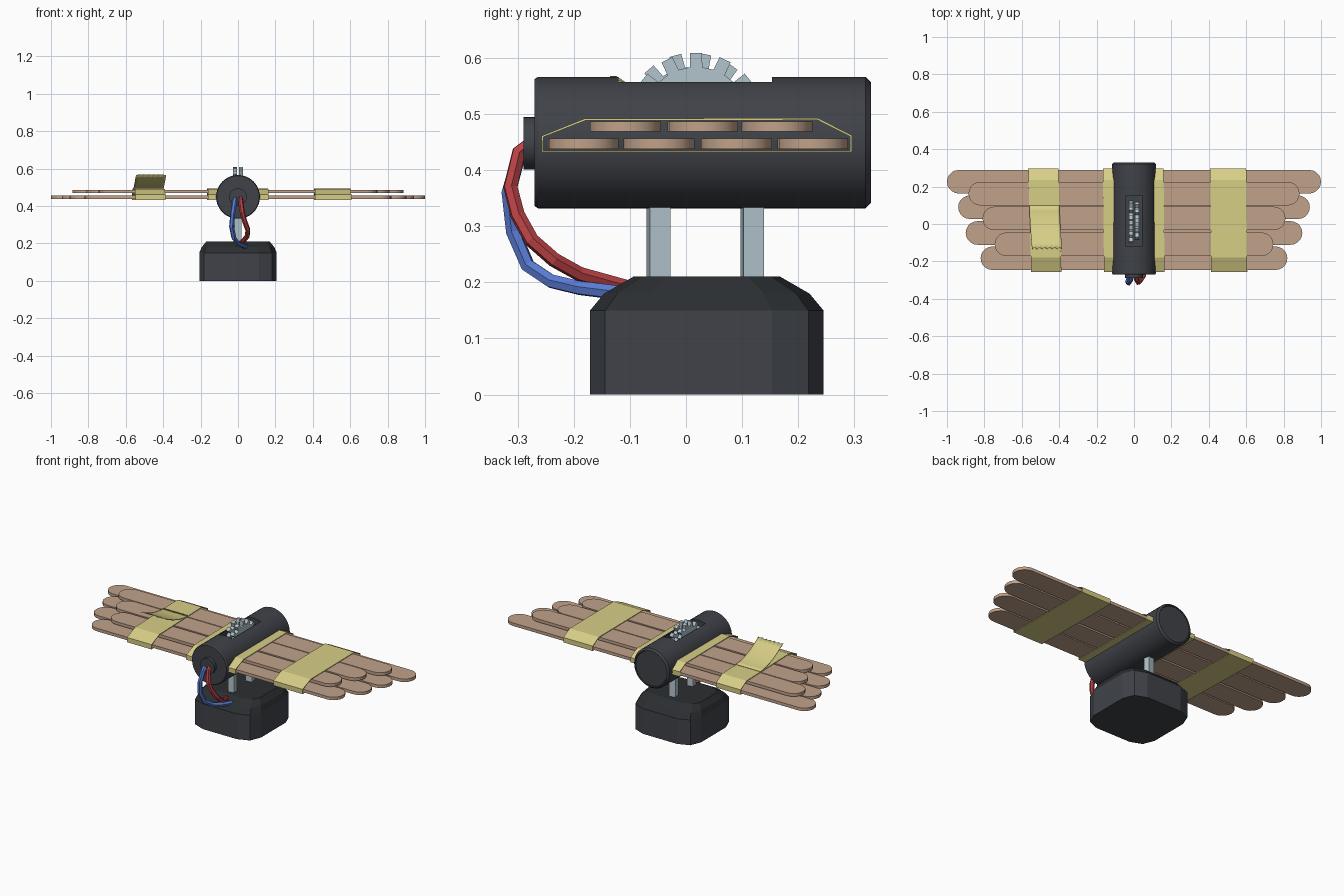
import bpy, bmesh, math
from mathutils import Matrix, Vector

if "Cube" in bpy.data.objects:
    bpy.data.objects.remove(bpy.data.objects["Cube"])

def mat(name, r, g, b):
    m = bpy.data.materials.new(name)
    m.diffuse_color = (r, g, b, 1)
    m.use_nodes = True
    m.node_tree.nodes["Principled BSDF"].inputs["Base Color"].default_value = m.diffuse_color
    return m

CHARCOAL = mat("charcoal", 0.05, 0.055, 0.066)
BLACK = mat("black_plastic", 0.024, 0.027, 0.030)
WOOD = mat("light_wood", 0.53, 0.36, 0.255)
TAPE = mat("yellow_tape", 0.68, 0.62, 0.24)
METAL = mat("pale_steel", 0.45, 0.56, 0.61)
RED = mat("red_wire", 0.50, 0.055, 0.06)
BLUE = mat("blue_wire", 0.10, 0.20, 0.66)

def add(name, bm, *mats, angle=None):
    bmesh.ops.recalc_face_normals(bm, faces=bm.faces)
    me = bpy.data.meshes.new(name)
    bm.to_mesh(me)
    bm.free()
    ob = bpy.data.objects.new(name, me)
    bpy.context.collection.objects.link(ob)
    for m in mats:
        me.materials.append(m)
    if angle:
        smooth(ob, angle)
    return ob

def smooth(ob, angle):
    bpy.ops.object.select_all(action='DESELECT')
    ob.select_set(True)
    bpy.context.view_layer.objects.active = ob
    bpy.ops.object.shade_smooth_by_angle(angle=math.radians(angle))

def loft(rings):
    """Skin a stack of closed rings and cap both ends."""
    bm = bmesh.new()
    rows = [[bm.verts.new(p) for p in r] for r in rings]
    n = len(rows[0])
    for a, b in zip(rows, rows[1:]):
        for i in range(n):
            j = (i + 1) % n
            bm.faces.new((a[i], a[j], b[j], b[i]))
    bm.faces.new(rows[0])
    bm.faces.new(rows[-1])
    return bm

def ring_y(r, y, z, n):
    return [(r * math.cos(2 * math.pi * i / n), y, z + r * math.sin(2 * math.pi * i / n)) for i in range(n)]

def box(sx, sy, sz, loc, rot=0):
    bm = bmesh.new()
    m = Matrix.Translation(loc) @ Matrix.Rotation(rot, 4, 'Z') @ Matrix.Diagonal((sx, sy, sz, 1))
    bmesh.ops.create_cube(bm, size=1, matrix=m)
    return bm

def solidify(ob, t):
    md = ob.modifiers.new("thickness", 'SOLIDIFY')
    md.thickness = t
    md.offset = 0

# Base: rounded block with a two-step sloping darker lid
def base_ring(sx, sy, z):
    hx, hy = 0.207, 0.208
    q = [(hx, hy - 0.092), (hx - 0.026, hy - 0.027), (hx - 0.095, hy)]
    pts = q + [(-x, y) for x, y in q[::-1]] + [(-x, -y) for x, y in q] + [(x, -y) for x, y in q[::-1]]
    return [(x * sx, y * sy + 0.037, z) for x, y in pts]

bm = loft([base_ring(1, 1, 0), base_ring(1, 1, 0.15), base_ring(0.94, 0.88, 0.18), base_ring(0.82, 0.63, 0.21)])
for f in bm.faces:
    f.material_index = int(f.calc_center_median().z > 0.151)
add("base", bm, CHARCOAL, BLACK)

# Support posts
for i, y in enumerate((-0.049, 0.118)):
    add(f"support_post_{i + 1}", box(0.037, 0.037, 0.16, (-0.002, y, 0.27), math.radians(9)), METAL)

# Body tube with a gear slot cut in its top
ZC, R = 0.449, 0.117
body = add("body_tube", loft([ring_y(R - 0.004, -0.27, ZC, 40), ring_y(R, -0.264, ZC, 40), ring_y(R, 0.32, ZC, 40),
                              ring_y(R - 0.010, 0.33, ZC, 40), ring_y(R - 0.014, 0.33, ZC, 40),
                              ring_y(R - 0.016, 0.326, ZC, 40)]), CHARCOAL)
cutter = add("slot_cutter", box(0.086, 0.273, 0.2, (0, 0.0165, 0.63)), CHARCOAL)
cutter.hide_render = True
md = body.modifiers.new("slot", 'BOOLEAN')
md.operation = 'DIFFERENCE'
md.solver = 'EXACT'
md.object = cutter
bpy.context.view_layer.update()
cut_mesh = bpy.data.meshes.new_from_object(body.evaluated_get(bpy.context.evaluated_depsgraph_get()))
body.modifiers.clear()
body.data = cut_mesh
bpy.data.objects.remove(cutter)
smooth(body, 30)

# Front boss where the wires leave
add("wire_boss", loft([ring_y(0.047, -0.29, 0.448, 24), ring_y(0.047, -0.26, 0.448, 24)]), CHARCOAL, angle=30)

# Two toothed gears in the slot
def gear(name, x, yc, zc, phase, teeth=14, r0=0.095, r1=0.12, w=0.022):
    outline = []
    step = 2 * math.pi / teeth
    for k in range(teeth):
        for r, d in ((r0, -0.26), (r1, -0.2), (r1, 0.2), (r0, 0.26)):
            a = phase + (k + d) * step
            outline.append((yc + r * math.sin(a), zc + r * math.cos(a)))
    bm = loft([[(x + s * w / 2, y, z) for y, z in outline] for s in (-1, 1)])
    add(name, bm, METAL)

gear("gear_right", 0.016, 0.018, 0.489, 0.0)
gear("gear_left", -0.017, 0.012, 0.489, math.radians(-15))

# Wing sticks: (centre y, half length) for each layer
def stick(name, y, half, z):
    r, n, pts = 0.063, 10, []
    for s in (1, -1):
        for i in range(n + 1):
            a = -math.pi / 2 + math.pi * i / n
            pts.append((s * (half - r + r * math.cos(a)), y + s * r * math.sin(a)))
    add(name, loft([[(px, py, z + dz) for px, py in pts] for dz in (-0.009, 0.009)]), WOOD, angle=30)

LOWER = ((0.226, 1.0), (0.09, 0.94), (-0.048, 0.90), (-0.183, 0.82))
UPPER = ((0.162, 0.885), (0.03, 0.81), (-0.108, 0.745))
for label, layer, z in (("lower", LOWER, 0.447), ("upper", UPPER, 0.478)):
    for i, (y, half) in enumerate(layer):
        stick(f"{label}_stick_{i + 1}", y, half, z)

# Tape bands wrapped round the sticks
WRAP = [(-0.256, 0.434), (-0.256, 0.460), (-0.18, 0.490), (0.235, 0.491), (0.294, 0.461), (0.294, 0.434)]

def band(name, x0, x1, shear):
    bm = bmesh.new()
    rows = [[bm.verts.new((x - shear * y, y, z)) for x in (x0, x1)] for y, z in WRAP]
    for i in range(len(rows)):
        a, b = rows[i], rows[(i + 1) % len(rows)]
        bm.faces.new((a[0], a[1], b[1], b[0]))
    solidify(add(name, bm, TAPE), 0.004)

band("left_tape", -0.557, -0.396, 0.03)
band("centre_tape", -0.163, 0.161, 0.01)
band("right_tape", 0.41, 0.603, 0.01)

# Loose tape end curling up, with a zigzag torn edge
bm = bmesh.new()
ROWS, COLS = 8, 12
grid = []
for r in range(ROWS + 1):
    t = r / ROWS
    row = []
    for c in range(COLS + 1):
        y = 0.10 - 0.23 * t
        if r == ROWS:
            y += 0.006 if c % 2 else -0.006
        x = -0.557 + 0.161 * c / COLS - 0.03 * y + 0.008 * t * t
        row.append(bm.verts.new((x, y, 0.494 + 0.072 * t ** 1.8)))
    grid.append(row)
for a, b in zip(grid, grid[1:]):
    for c in range(COLS):
        bm.faces.new((a[c], a[c + 1], b[c + 1], b[c]))
solidify(add("loose_tape_end", bm, TAPE, angle=30), 0.003)

# Wires from the boss down to the base
def wire(name, pts, material):
    cu = bpy.data.curves.new(name, 'CURVE')
    cu.dimensions = '3D'
    cu.bevel_depth = 0.0135
    cu.bevel_resolution = 1
    cu.use_fill_caps = True
    sp = cu.splines.new('POLY')
    sp.points.add(len(pts) - 1)
    for p, co in zip(sp.points, pts):
        p.co = (*co, 1)
    tmp = bpy.data.objects.new(name + "_path", cu)
    bpy.context.collection.objects.link(tmp)
    bpy.context.view_layer.update()
    me = bpy.data.meshes.new_from_object(tmp.evaluated_get(bpy.context.evaluated_depsgraph_get()))
    bpy.data.objects.remove(tmp)
    me.materials.clear()
    me.materials.append(material)
    for f in me.polygons:
        f.use_smooth = False
        f.material_index = 0
    bpy.context.collection.objects.link(bpy.data.objects.new(name, me))

wire("red_wire", [(0.012, -0.27, 0.452), (0.014, -0.298, 0.432), (0.022, -0.313, 0.37), (0.035, -0.30, 0.32),
                  (0.052, -0.275, 0.275), (0.05, -0.235, 0.24), (0.03, -0.19, 0.215), (0.0, -0.10, 0.19)], RED)
wire("blue_wire", [(-0.014, -0.27, 0.448), (-0.018, -0.298, 0.425), (-0.028, -0.316, 0.36), (-0.034, -0.308, 0.29),
                   (-0.022, -0.282, 0.23), (-0.002, -0.24, 0.202), (0.022, -0.19, 0.19), (0.05, -0.11, 0.18)], BLUE)
